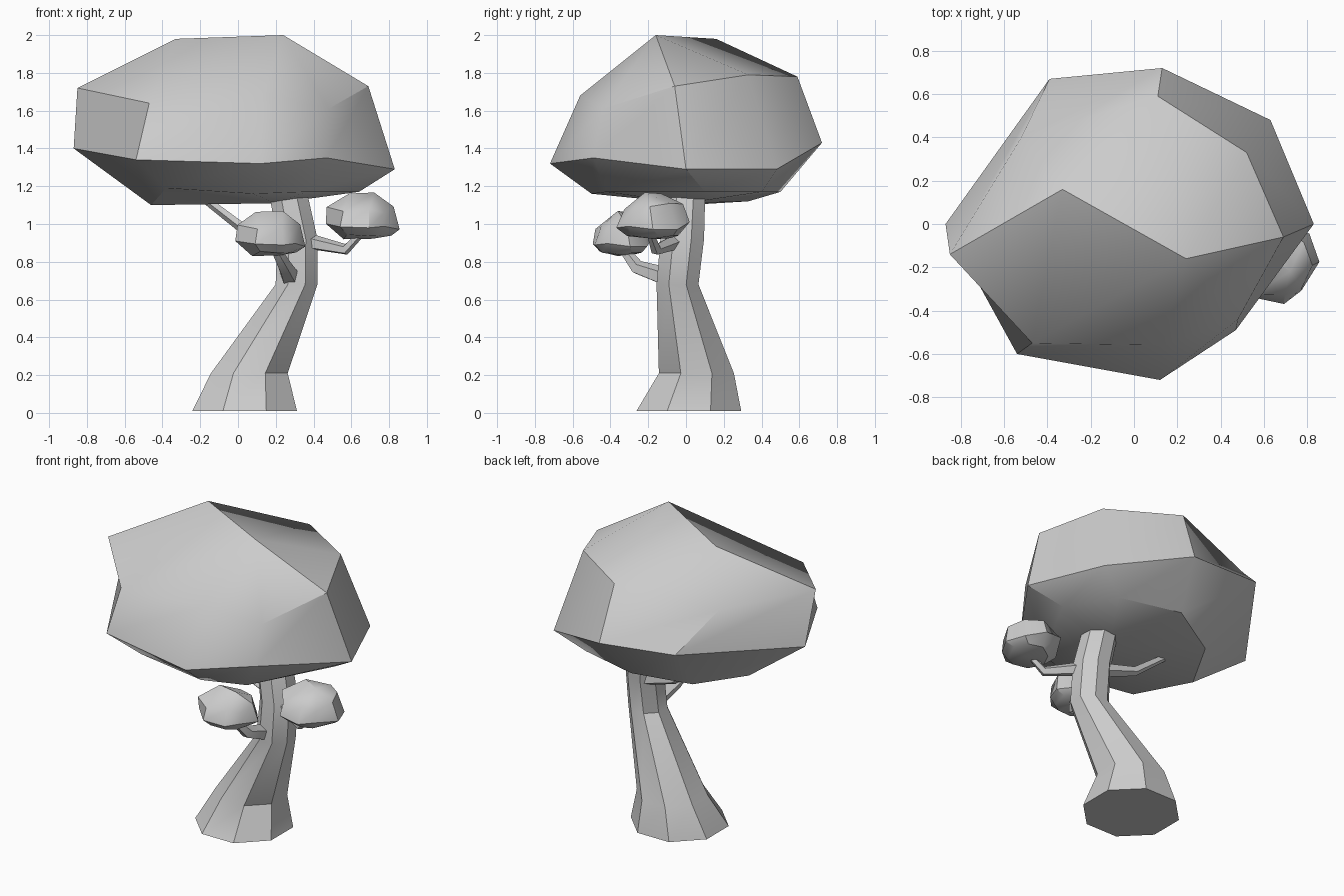
import bpy, math
from mathutils import Vector

if "Cube" in bpy.data.objects:
    bpy.data.objects.remove(bpy.data.objects["Cube"])


def make(name, verts, faces, angle=35):
    me = bpy.data.meshes.new(name)
    me.from_pydata(verts, [], faces)
    ob = bpy.data.objects.new(name, me)
    bpy.context.collection.objects.link(ob)
    bpy.ops.object.select_all(action='DESELECT')
    ob.select_set(True)
    bpy.context.view_layer.objects.active = ob
    bpy.ops.object.mode_set(mode='EDIT')
    bpy.ops.mesh.select_all(action='SELECT')
    bpy.ops.mesh.normals_make_consistent(inside=False)
    bpy.ops.object.mode_set(mode='OBJECT')
    bpy.ops.object.shade_smooth_by_angle(angle=math.radians(angle))
    return ob


def bands(rings, n):
    return [(r * n + i, r * n + (i + 1) % n, (r + 1) * n + (i + 1) % n, (r + 1) * n + i)
            for r in range(rings - 1) for i in range(n)]


# Foliage outline: bottom, middle and upper rings, starting at the left side
BOTTOM = [(-.46, 0, 1.10), (-.38, -.46, 1.19), (.08, -.50, 1.16), (.36, -.42, 1.17),
          (.64, .10, 1.17), (.45, .40, 1.17), (.05, .50, 1.17), (-.28, .33, 1.12)]
MIDDLE = [(-.87, 0, 1.40), (-.54, -.60, 1.34), (.12, -.72, 1.32), (.47, -.49, 1.35),
          (.83, 0, 1.29), (.63, .48, 1.29), (.13, .72, 1.43), (-.39, .67, 1.47)]
UPPER = [(-.85, -.14, 1.72), (-.47, -.55, 1.64), (.13, -.56, 1.68), (.48, -.44, 1.61),
         (.69, -.06, 1.73), (.52, .33, 1.79), (.11, .59, 1.78), (-.52, .40, 1.70)]
PEAKS = [(.24, -.16, 2.0), (-.33, .16, 1.98), (.2, 0, 1.11)]


def foliage(name, center=None, scale=(1, 1, 1), turn=0):
    verts = [Vector(v) for v in BOTTOM + MIDDLE + UPPER + PEAKS]
    if center:
        c, s = math.cos(turn), math.sin(turn)
        moved = []
        for v in verts:
            x, y, z = v.x, v.y, v.z - 1.55
            x, y = x * c - y * s, x * s + y * c
            moved.append(Vector((x * scale[0], y * scale[1], z * scale[2])) + Vector(center))
        verts = moved
    a, b, low = 24, 25, 26
    faces = bands(3, 8)
    faces += [(16 + i, 17 + i, a) for i in range(1, 6)]
    faces += [(22, 23, b), (23, 16, b), (16, 17, b), (17, a, b), (22, b, a)]
    faces += [(i, low, (i + 1) % 8) for i in range(8)]
    return make(name, verts, faces)


foliage("main_foliage")
foliage("right_foliage", (.665, -.175, 1.043), (.23, .27, .275))
foliage("front_foliage", (.175, -.34, .95), (.225, .215, .265), 0.25)

# Trunk: octagonal rings (centre x, centre y, z, radius x, radius y)
TRUNK = [(.035, .015, .01, .30, .30), (.06, .055, .21, .22, .215), (.31, -.045, .68, .12, .12),
         (.315, -.02, .92, .115, .125), (.27, -.005, 1.14, .11, .115), (.24, 0, 1.25, .10, .10)]
tv = []
for cx, cy, z, rx, ry in TRUNK:
    for i in range(8):
        t = math.tau * (i + .5) / 8
        tv.append((cx + rx * math.cos(t), cy + ry * math.sin(t), z))
make("trunk", tv, bands(len(TRUNK), 8) + [tuple(range(7, -1, -1)), tuple(range(40, 48))])


# Branches: five-sided tapered tubes along a short path
def branch(name, path, radii):
    pts = [Vector(p) for p in path]
    verts = []
    for k, p in enumerate(pts):
        d = (pts[min(k + 1, len(pts) - 1)] - pts[max(k - 1, 0)]).normalized()
        u = d.cross(Vector((.3, .4, .86)) if abs(d.z) < .8 else Vector((1, 0, 0))).normalized()
        w = u.cross(d)
        verts += [p + radii[k] * (u * math.cos(math.tau * i / 5) + w * math.sin(math.tau * i / 5))
                  for i in range(5)]
    n = len(pts)
    make(name, verts, bands(n, 5) + [tuple(range(4, -1, -1)), tuple(range(5 * n - 5, 5 * n))])


branch("left_branch", [(.30, .03, .89), (.05, .06, .96), (-.25, .08, 1.19)], [.045, .03, .02])
branch("right_branch", [(.36, -.05, .91), (.57, -.16, .865), (.66, -.19, .96)], [.045, .03, .02])
branch("front_branch", [(.28, -.08, .71), (.25, -.26, .77), (.19, -.34, .88)], [.055, .04, .025])
